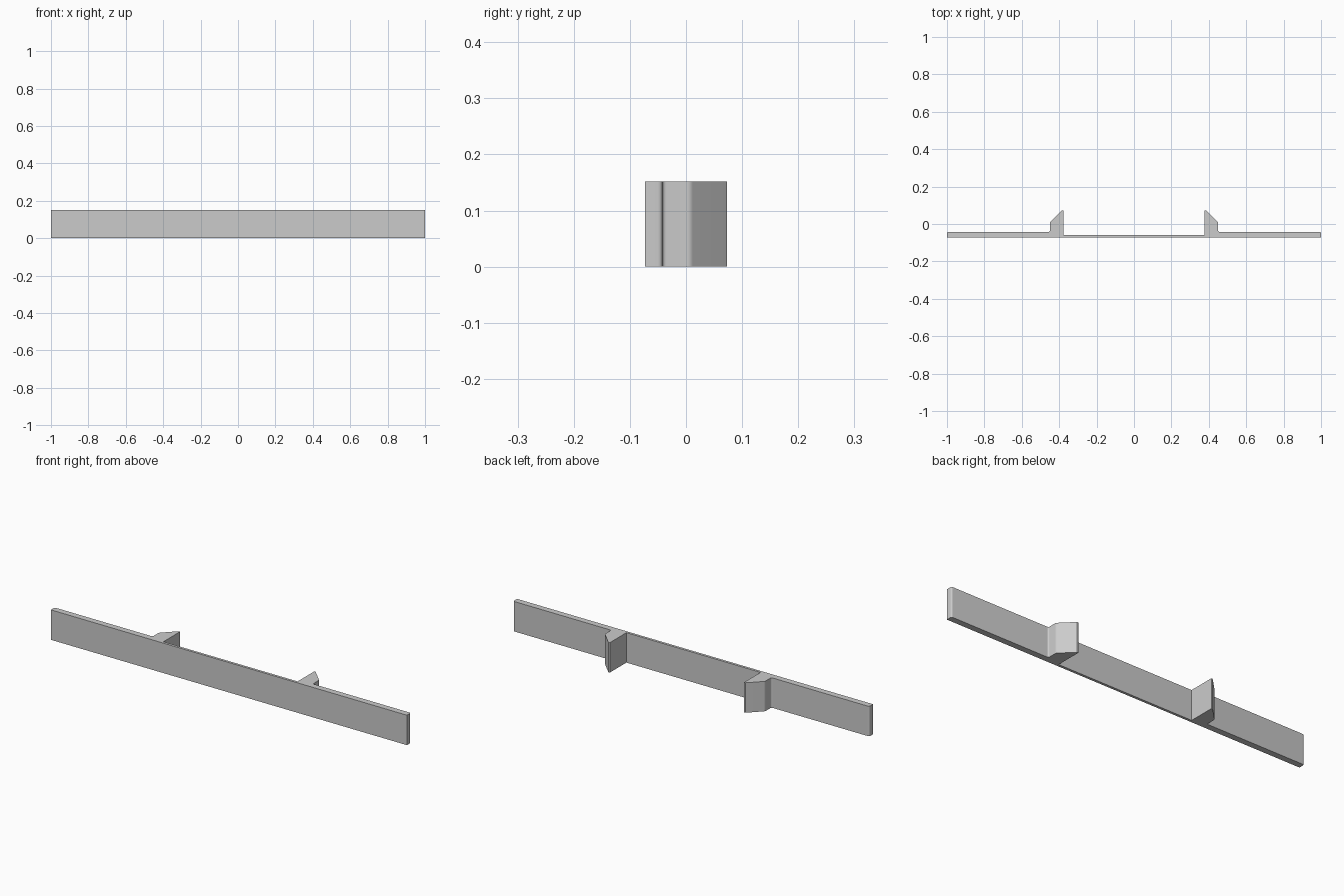
import bpy, bmesh
from math import radians
from mathutils import Vector

HEIGHT = 0.152

cube = bpy.data.objects.get("Cube")
if cube:
    bpy.data.objects.remove(cube, do_unlink=True)

grey = bpy.data.materials.new("light grey")
grey.use_nodes = True
grey.diffuse_color = (0.6, 0.6, 0.6, 1)
grey.node_tree.nodes["Principled BSDF"].inputs["Base Color"].default_value = (0.6, 0.6, 0.6, 1)


def rounded(before, corner, after, radius, steps=6):
    """Replace a profile corner with a smooth curve."""
    c = Vector(corner)
    a = c + (Vector(before) - c).normalized() * radius
    b = c + (Vector(after) - c).normalized() * radius
    ts = [i / steps for i in range(steps + 1)]
    return [a * (1 - t) ** 2 + c * 2 * t * (1 - t) + b * t * t for t in ts]


# Half outline seen from above: corner x, y and rounding radius
half = [
    (1.0, -0.073, 0),
    (1.0, -0.042, 0.009),        # rounded end
    (0.45, -0.042, 0.008),       # fillet at the clip root
    (0.45, 0.008, 0.006),        # start of the slanted nose
    (0.385, 0.073, 0),
    (0.377, 0.073, 0),           # clip tip
    (0.377, -0.06, 0),           # inner face, thinner centre plate
]
outline = []
for i, (x, y, r) in enumerate(half):
    if r:
        outline += rounded(half[i - 1][:2], (x, y), half[i + 1][:2], r)
    else:
        outline.append(Vector((x, y)))
outline += [Vector((-p.x, p.y)) for p in reversed(outline)]

# Extrude the outline upward into one solid strip with two clips
bm = bmesh.new()
base = bm.faces.new([bm.verts.new((p.x, p.y, 0)) for p in outline])
top = bmesh.ops.extrude_face_region(bm, geom=[base])["geom"]
bmesh.ops.translate(bm, vec=(0, 0, HEIGHT),
                    verts=[g for g in top if isinstance(g, bmesh.types.BMVert)])
bmesh.ops.recalc_face_normals(bm, faces=bm.faces)
mesh = bpy.data.meshes.new("clip_strip")
bm.to_mesh(mesh)
bm.free()
mesh.materials.append(grey)

strip = bpy.data.objects.new("clip_strip", mesh)
bpy.context.collection.objects.link(strip)
bpy.ops.object.select_all(action="DESELECT")
strip.select_set(True)
bpy.context.view_layer.objects.active = strip
bpy.ops.object.shade_smooth_by_angle(angle=radians(30))
